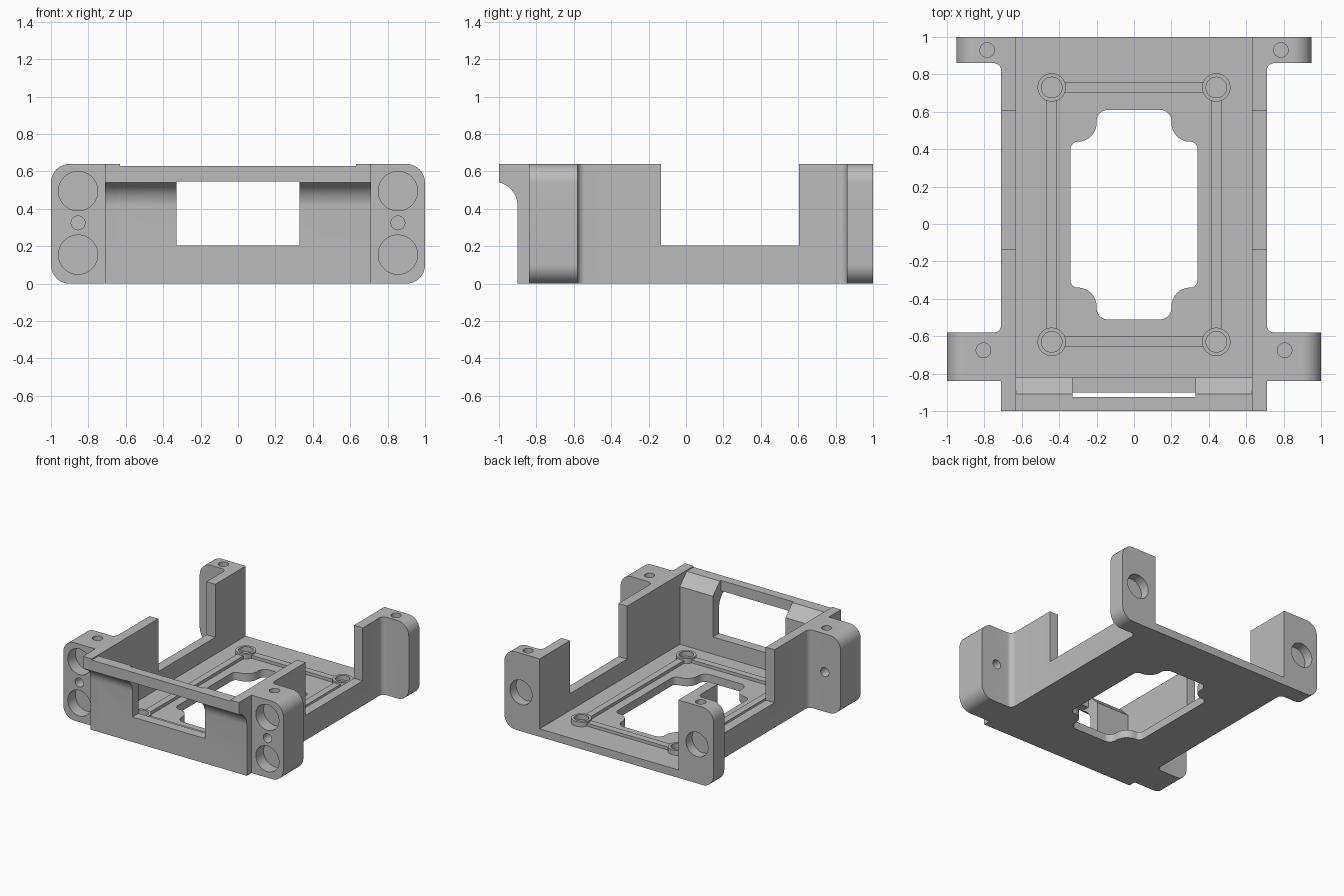
import bpy, bmesh, math
from mathutils import Vector

if "Cube" in bpy.data.objects:
    bpy.data.objects.remove(bpy.data.objects["Cube"])

grey = bpy.data.materials.new("plain grey")
grey.use_nodes = True
grey.diffuse_color = (0.5, 0.5, 0.5, 1)
grey.node_tree.nodes["Principled BSDF"].inputs["Base Color"].default_value = grey.diffuse_color

TOP, FLOOR = 0.64, 0.065
IN, OUT = 0.63, 0.71          # inner and outer faces of the side walls


def rounded(points, steps=10):
    """Round each (x, y, radius) corner of a polygon with a tangent arc."""
    out = []
    for i, (x, y, r) in enumerate(points):
        p = Vector((x, y))
        if r == 0:
            out.append(p)
            continue
        a = (Vector(points[i - 1][:2]) - p).normalized()
        b = (Vector(points[(i + 1) % len(points)][:2]) - p).normalized()
        half = a.angle(b) / 2
        centre = p + (a + b).normalized() * r / math.sin(half)
        start = p + a * r / math.tan(half) - centre
        end = p + b * r / math.tan(half) - centre
        for k in range(steps + 1):
            t = k / steps
            out.append(centre + start.lerp(end, t).normalized() * r)
    return out


def prism(name, profile, axis, lo, hi):
    """Extrude a 2D profile along an axis: x takes (y, z), y takes (x, z), z takes (x, y)."""
    def place(p, d):
        v = [p[0], p[1]]
        v.insert("xyz".index(axis), d)
        return v
    bm = bmesh.new()
    base = bm.faces.new([bm.verts.new(place(p, lo)) for p in profile])
    top = bmesh.ops.extrude_face_region(bm, geom=[base])["geom"]
    shift = Vector(place((0, 0), hi - lo))
    bmesh.ops.translate(bm, vec=shift, verts=[v for v in top if isinstance(v, bmesh.types.BMVert)])
    bmesh.ops.recalc_face_normals(bm, faces=bm.faces)
    mesh = bpy.data.meshes.new(name)
    bm.to_mesh(mesh)
    bm.free()
    mesh.materials.append(grey)
    ob = bpy.data.objects.new(name, mesh)
    bpy.context.collection.objects.link(ob)
    return ob


def box(name, x0, x1, y0, y1, z0, z1):
    return prism(name, [(x0, y0), (x1, y0), (x1, y1), (x0, y1)], "z", z0, z1)


def cylinder(name, u, v, r, axis, lo, hi, n=40):
    ring = [(u + r * math.cos(2 * math.pi * k / n), v + r * math.sin(2 * math.pi * k / n)) for k in range(n)]
    return prism(name, ring, axis, lo, hi)


def combine(target, others, operation):
    """Apply booleans one after another and delete the helpers."""
    for other in others:
        other.hide_render = True
        mod = target.modifiers.new("bool", "BOOLEAN")
        mod.operation, mod.object, mod.solver = operation, other, "EXACT"
        graph = bpy.context.evaluated_depsgraph_get()
        mesh = bpy.data.meshes.new_from_object(target.evaluated_get(graph))
        target.modifiers.clear()
        target.data = mesh
        bpy.data.objects.remove(other)


def smooth(ob):
    bpy.ops.object.select_all(action="DESELECT")
    ob.select_set(True)
    bpy.context.view_layer.objects.active = ob
    bpy.ops.object.shade_smooth_by_angle(angle=math.radians(30))


# Floor plate with its stepped, rounded opening
frame = box("frame", -IN - 0.03, IN + 0.03, -0.88, 1, 0, FLOOR)
right_half = [(0.2, -0.51, 0.06), (0.2, -0.34, 0.1), (0.34, -0.34, 0.04),
              (0.34, 0.44, 0.04), (0.2, 0.44, 0.1), (0.2, 0.61, 0.06)]
left_half = [(-x, y, r) for x, y, r in reversed(right_half)]
combine(frame, [prism("opening", rounded(right_half + left_half), "z", -0.1, 0.3)], "DIFFERENCE")

# Concave underside of the front lip, from the wall up to the lip edge
cove = [(-1.03 + 0.13 * math.cos(a), 0.415 + 0.13 * math.sin(a))
        for a in [math.radians(76.7) * k / 12 for k in range(13)]]
cove[-1] = (-1, cove[-1][1])

# Front wall with lip and sloped inner top
front = prism("front_wall", [(-0.9, 0)] + cove + [(-1, 0.63), (-0.91, 0.63), (-0.82, 0.54), (-0.82, 0)],
              "x", -IN - 0.03, IN + 0.03)
combine(front, [box("window", -0.33, 0.33, -1.1, -0.8, 0.205, 0.545),
                box("window_back", -0.33, 0.33, -0.925, -0.8, 0.205, 0.7)], "DIFFERENCE")
parts = [front]

# Side walls and mounting ears
wall_profile = [(-0.9, 0)] + cove + [(-1, TOP), (-0.135, TOP), (-0.135, 0.205), (0.605, 0.205),
                                     (0.605, TOP), (1, TOP), (1, 0)]
cutters = []
for s in (1, -1):
    parts.append(prism("side_wall", wall_profile, "x", *sorted((s * IN, s * OUT))))
    for x1, y0, y1, fillet_y, d in ((1, -0.84, -0.58, -0.58, 1), (0.95, 0.86, 1, 0.86, -1)):
        inner = OUT - 0.04
        ear = [(s * inner, 0, 0), (s * x1, 0, 0.1), (s * x1, TOP, 0.1), (s * inner, TOP, 0)]
        parts.append(prism("ear", rounded(ear), "y", y0, y1))
        # Fillet between ear and wall
        r = 0.04
        arc = [(s * (OUT + r - r * math.cos(a)), fillet_y + d * (r - r * math.sin(a)))
               for a in [math.pi / 2 * k / 8 for k in range(9)]]
        back = [(s * (OUT + r), fillet_y - d * 0.02), (s * inner, fillet_y - d * 0.02), (s * inner, fillet_y + d * r)]
        parts.append(prism("fillet", list(reversed(arc)) + back[::-1], "z", 0, TOP))
    # Front ear holes: two sockets and a through hole
    for z in (0.155, 0.495):
        cutters.append(cylinder("socket", s * 0.855, z, 0.105, "y", -0.95, -0.74))
    cutters.append(cylinder("through_hole", s * 0.855, 0.325, 0.037, "y", -0.95, -0.5))
    # Rear ear sockets and the vertical screw holes
    cutters.append(cylinder("rear_socket", s * 0.8, 0.32, 0.1, "y", 0.92, 1.1))
    cutters.append(cylinder("screw_hole", s * 0.805, -0.675, 0.039, "z", 0.5, 0.8))
    cutters.append(cylinder("screw_hole", s * 0.785, 0.93, 0.039, "z", 0.5, 0.8))
combine(frame, parts, "UNION")
combine(frame, cutters, "DIFFERENCE")
smooth(frame)

# Raised ribs between the four screw bosses
BX, Y0, Y1, W = 0.44, -0.63, 0.73, 0.028
RIB, BOSS = 0.09, 0.105
for s in (1, -1):
    box("side_rib", s * BX - W, s * BX + W, Y0 + 0.065, Y1 - 0.065, FLOOR - 0.02, RIB)
for y in (Y0, Y1):
    box("cross_rib", -BX + 0.065, BX - 0.065, y - W, y + W, FLOOR - 0.02, RIB)
    for s in (1, -1):
        boss = cylinder("screw_boss", s * BX, y, 0.076, "z", FLOOR - 0.02, BOSS)
        combine(boss, [cylinder("boss_hole", s * BX, y, 0.055, "z", FLOOR, 0.2)], "DIFFERENCE")
        smooth(boss)
